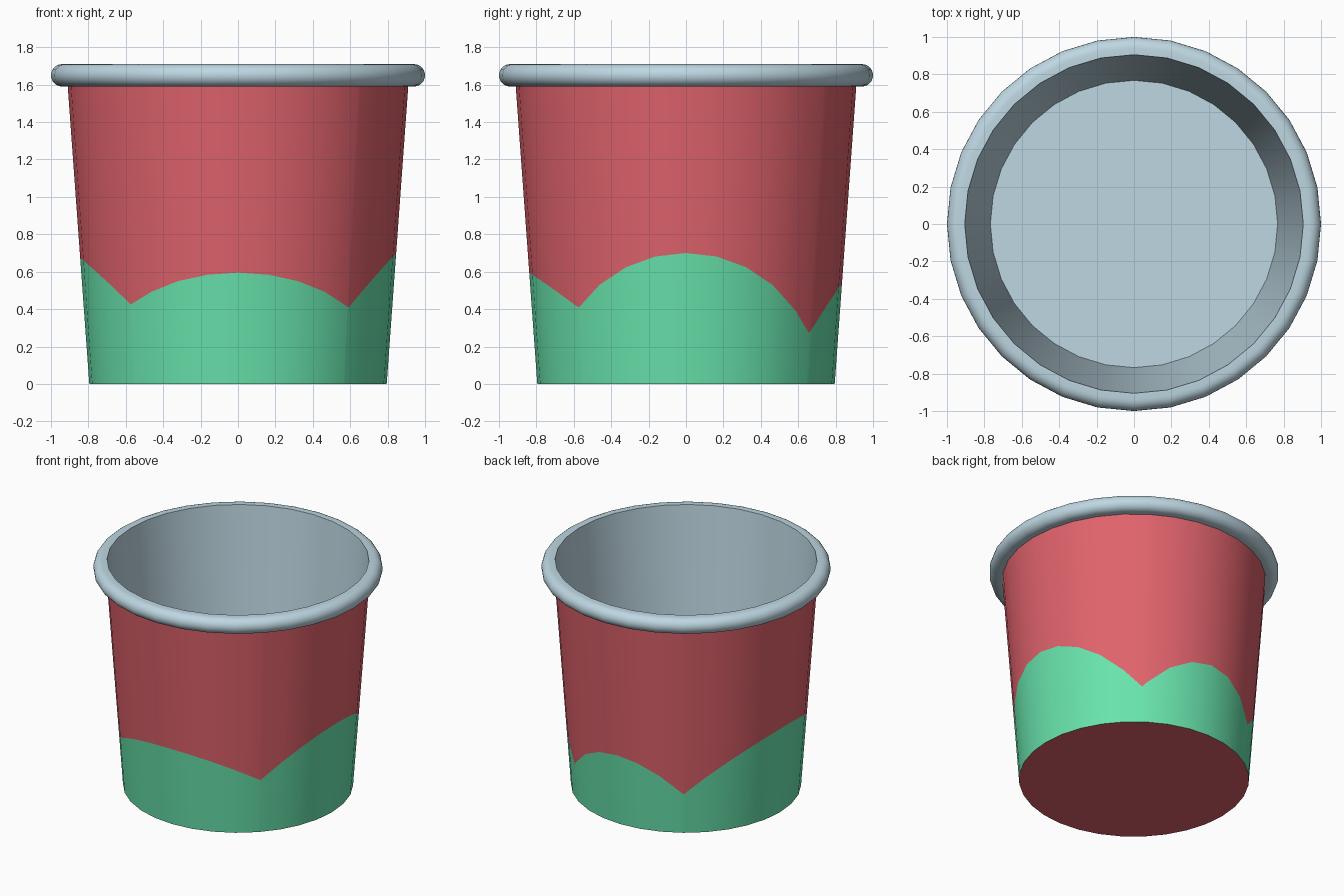
import bpy, bmesh, math

if "Cube" in bpy.data.objects:
    bpy.data.objects.remove(bpy.data.objects["Cube"])

SIDES = 32
STEP = 360 / SIDES


def material(name, rgb):
    m = bpy.data.materials.new(name)
    lin = [((c / 255 + 0.055) / 1.055) ** 2.4 for c in rgb]
    m.diffuse_color = (*lin, 1)
    m.use_nodes = True
    m.node_tree.nodes["Principled BSDF"].inputs["Base Color"].default_value = m.diffuse_color
    return m


RED = material("red", (224, 99, 108))
GREEN = material("green", (104, 227, 172))
GREY = material("pale blue grey", (190, 215, 226))


def finish(bm, name, mats):
    bmesh.ops.remove_doubles(bm, verts=bm.verts, dist=1e-5)
    me = bpy.data.meshes.new(name)
    bm.to_mesh(me)
    bm.free()
    for m in mats:
        me.materials.append(m)
    ob = bpy.data.objects.new(name, me)
    bpy.context.collection.objects.link(ob)
    bpy.ops.object.select_all(action='DESELECT')
    ob.select_set(True)
    bpy.context.view_layer.objects.active = ob
    bpy.ops.object.shade_smooth_by_angle(angle=math.radians(35))
    return ob


def point(r, deg, z):
    # keeps in-between angles on the flat side of the 32-gon
    d = deg % STEP
    f = math.cos(math.radians(STEP / 2)) / math.cos(math.radians(d - STEP / 2))
    a = math.radians(deg)
    return (r * f * math.cos(a), r * f * math.sin(a), z)


def strips(bm, columns, mat_of=lambda i: 0):
    """Skin between neighbouring vertical columns of points, all the way round."""
    cols = [[bm.verts.new(p) for p in c] for c in columns]
    for a, b in zip(cols, cols[1:] + cols[:1]):
        for i in range(len(a) - 1):
            bm.faces.new((a[i], b[i], b[i + 1], a[i + 1])).material_index = mat_of(i)
    return cols


# Painted wave: four arcs (direction, peak height, steepness)
ARCS = [(0, 0.70, 1.5e-4), (90, 0.54, 2.07e-4), (180, 0.675, 1.18e-4), (270, 0.595, 0.89e-4)]


def wave(deg):
    return max(p - k * ((deg - c + 180) % 360 - 180) ** 2 for c, p, k in ARCS)


def outer_r(z):
    return 0.795 + 0.0725 * z


# Outer wall, green below the wave and red above, with red base
angles = sorted([i * STEP for i in range(SIDES)] + [54, 124, 226, 316])
columns = [[point(outer_r(z), a, z) for z in (0, wave(a), 1.6)] for a in angles]
bm = bmesh.new()
cols = strips(bm, columns, lambda i: 1 - i)
bm.faces.new([c[0] for c in reversed(cols)]).material_index = 0
finish(bm, "cup_wall", [RED, GREEN])

ring = [i * STEP for i in range(SIDES)]

# Inner lining and floor
bm = bmesh.new()
cols = strips(bm, [[point(r, a, z) for r, z in ((0.905, 1.71), (0.768, 0.02))] for a in ring])
bm.faces.new([c[1] for c in cols])
finish(bm, "cup_lining", [GREY])

# Rolled rim
profile = [(0.905, 1.59)]
for i in range(13):
    t = math.radians(-90 + 15 * i)
    profile.append((0.94 + 0.06 * math.cos(t), 1.65 + 0.06 * math.sin(t)))
profile.append((0.905, 1.71))
bm = bmesh.new()
strips(bm, [[point(r, a, z) for r, z in profile] for a in ring])
finish(bm, "rolled_rim", [GREY])
